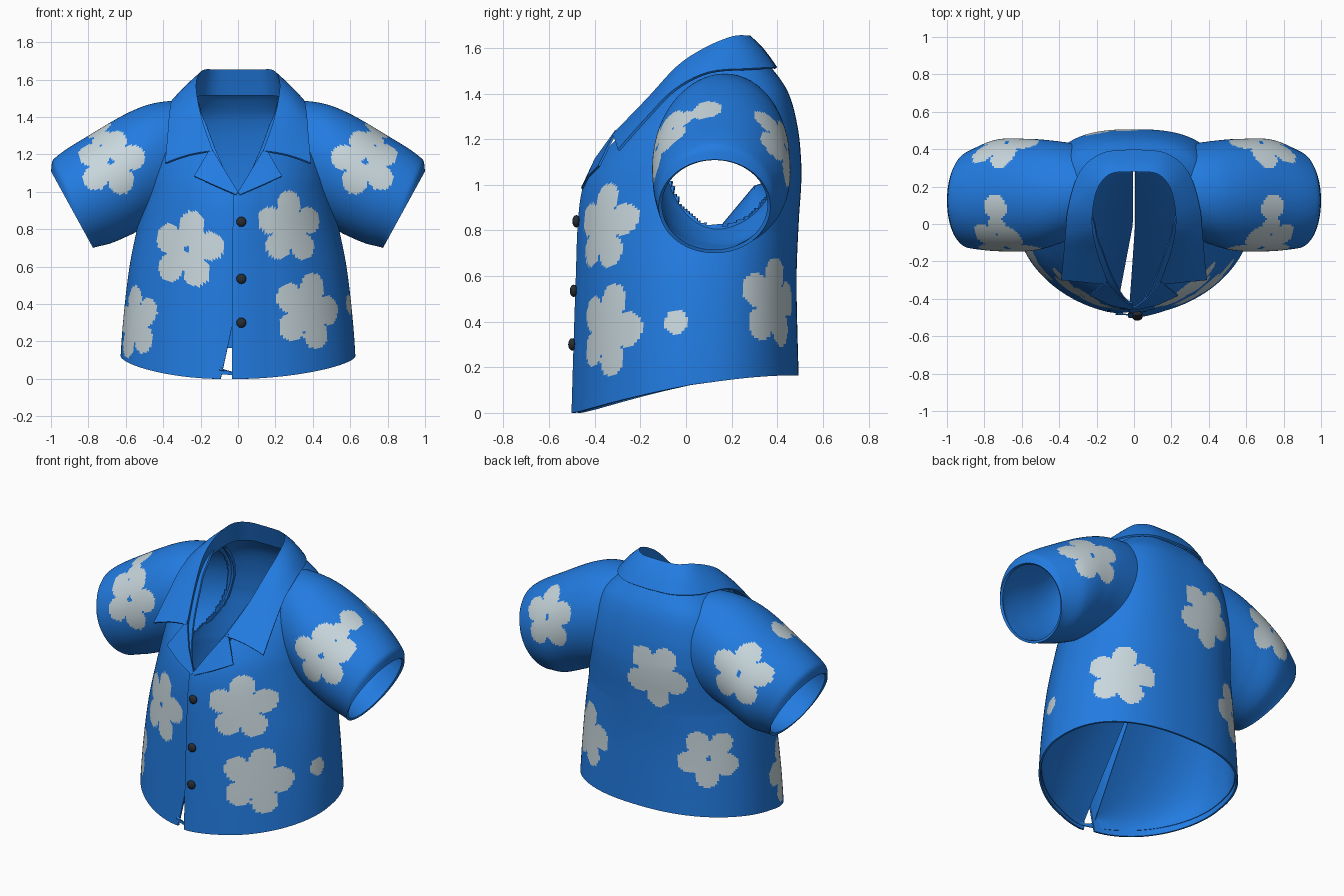
import bpy
import math
from mathutils import Vector

if "Cube" in bpy.data.objects:
    bpy.data.objects.remove(bpy.data.objects["Cube"], do_unlink=True)


def material(name, rgb):
    m = bpy.data.materials.new(name)
    m.use_nodes = True
    m.diffuse_color = (*rgb, 1)
    m.node_tree.nodes["Principled BSDF"].inputs["Base Color"].default_value = (*rgb, 1)
    return m


BLUE = material("shirt blue", (0.016, 0.2, 0.755))
PALE = material("flower pale grey", (0.58, 0.68, 0.72))
DARK = material("button charcoal", (0.02, 0.026, 0.035))


def sample(rows, t):
    """Smooth interpolation through rows of (key, value, value...)."""
    last = len(rows) - 1
    t = min(max(t, rows[0][0]), rows[last][0])
    i = 0
    while i < last - 1 and t > rows[i + 1][0]:
        i += 1
    h = rows[i + 1][0] - rows[i][0]
    u = (t - rows[i][0]) / h

    def slope(k, c):
        a, b = rows[max(k - 1, 0)], rows[min(k + 1, last)]
        return (b[c] - a[c]) / (b[0] - a[0])

    out = []
    for c in range(1, len(rows[0])):
        p, q = rows[i][c], rows[i + 1][c]
        w = u * u * (3 - 2 * u)
        out.append(p + (q - p) * w + h * u * (1 - u) * ((1 - u) * slope(i, c) - u * slope(i + 1, c)))
    return out


def in_flower(p, centre, normal, size, roll, hole):
    """True when p lies in a five-petal flower laid on the surface."""
    n = Vector(normal).normalized()
    d = p - Vector(centre)
    if abs(d.dot(n)) > 0.24:
        return False
    side = Vector((0, 0, 1)).cross(n).normalized()
    q = Vector((d.dot(side), d.dot(n.cross(side)))) / size
    if q.length < 0.55:
        return not (hole and q.length < 0.085)
    petals = [math.radians(roll + 72 * k) for k in range(5)]
    return any((q - Vector((math.cos(a), math.sin(a))) * 0.63).length < 0.37 for a in petals)


def finish(ob, thickness=0):
    bpy.ops.object.select_all(action="DESELECT")
    ob.select_set(True)
    bpy.context.view_layer.objects.active = ob
    if thickness:
        mod = ob.modifiers.new("cloth", "SOLIDIFY")
        mod.thickness = thickness
        mod.offset = mod.material_offset = mod.material_offset_rim = -1
        bpy.ops.object.modifier_apply(modifier=mod.name)
    bpy.ops.object.shade_smooth_by_angle(angle=math.radians(40))


def sheet(name, grid, thickness, closed=False, flip=False, flowers=(), dots=(), skip=None):
    """Cloth sheet from a grid of points, with printed flowers."""
    cols, rows = len(grid), len(grid[0])
    faces = []
    for i in range(cols if closed else cols - 1):
        k = (i + 1) % cols
        for j in range(rows - 1):
            if skip and skip((Vector(grid[i][j]) + Vector(grid[k][j + 1])) / 2):
                continue
            f = (i * rows + j, k * rows + j, k * rows + j + 1, i * rows + j + 1)
            faces.append(f[::-1] if flip else f)
    me = bpy.data.meshes.new(name)
    me.from_pydata([p for col in grid for p in col], [], faces)
    me.materials.append(BLUE)
    me.materials.append(PALE)
    for f in me.polygons:
        c = f.center
        if any(in_flower(c, *fl) for fl in flowers) or any((c - Vector(o)).length < r for o, r in dots):
            f.material_index = 1
    ob = bpy.data.objects.new(name, me)
    bpy.context.collection.objects.link(ob)
    finish(ob, thickness)


# Body: height, half width, front y, back y, y of widest point
BODY = [(0, .635, -.487, .5, .02), (.3, .615, -.478, .49, .03), (.6, .58, -.468, .485, .05),
        (.85, .53, -.458, .495, .08), (1.0, .5, -.435, .505, .1), (1.1, .485, -.39, .505, .11),
        (1.25, .455, -.28, .49, .13), (1.4, .39, -.15, .45, .15), (1.5, .28, -.06, .385, .16),
        (1.55, .23, 0, .33, .17)]
# Neckline height by angle from the front
NECK = [(0, 1.0), (4, 1.02), (15, 1.2), (28, 1.38), (50, 1.49), (90, 1.52), (180, 1.54)]
# Sleeves: position, top x, top z, bottom x, bottom z, front y, back y
SLEEVE = [(0, .15, 1.48, .34, .86, -.04, .42), (.2, .37, 1.485, .49, .81, -.115, .445),
          (.45, .55, 1.44, .575, .77, -.145, .455), (.75, .8, 1.3, .68, .725, -.145, .45),
          (.94, .985, 1.175, .76, .705, -.13, .39), (1, 1.0, 1.11, .775, .70, -.12, .37)]


def roundness(z, front):
    return 1.08 if front else 0.87 - 0.14 * min(max((z - 0.8) / 0.3, 0), 1)


def body_point(s, t):
    first, last = -0.065, 2 * math.pi - 0.02
    th = first + s * (last - first)
    from_front = abs(th) if th < math.pi else 2 * math.pi - th
    hem = 0.165 * (1 - (0.5 + 0.5 * math.cos(th)) ** 2)
    z = hem + t * (sample(NECK, math.degrees(from_front))[0] - hem)
    # the right front edge swings open towards the hem
    th -= 0.15 * max(0, 1 - z / 0.4) * max(0, s * 4 - 3)
    a, front, back, mid = sample(BODY, z)
    sn, cs = math.sin(th), math.cos(th)
    e = roundness(z, cs > 0)
    x = a * math.copysign(abs(sn) ** e, sn)
    y = mid + ((front if cs > 0 else back) - mid) * abs(cs) ** e
    # the left front laps over the right
    y -= 0.015 * max(0, 1 - max(th, 0) / 0.3)
    y += 0.008 * max(0, 1 - (2 * math.pi - th) / 0.25)
    return (x, y, z)


def inside_body(p):
    a, front, back, mid = sample(BODY, p[2])
    e = 2 / roundness(p[2], p[1] < mid)
    depth = (p[1] - mid) / ((front if p[1] < mid else back) - mid)
    return p[2] < 1.55 and abs(p[0] / a) ** e + depth ** e < 1


def sleeve_point(side, s, t):
    tx, tz, bx, bz, y0, y1 = sample(SLEEVE, t)
    c, d = math.cos(2 * math.pi * s), math.sin(2 * math.pi * s)
    x = (tx + bx) / 2 + (tx - bx) / 2 * c
    z = (tz + bz) / 2 + (tz - bz) / 2 * c
    return (side * x, (y0 + y1) / 2 - (y1 - y0) / 2 * d, z)


RINGS = [sample(SLEEVE, k / 40) for k in range(32)]


def in_armhole(p):
    """True where the body wall lies within a sleeve."""
    if abs(p.x) < 0.25 or p.z < 0.7:
        return False
    for tx, tz, bx, bz, y0, y1 in RINGS:
        up = Vector((tx - bx, tz - bz)) / 2
        d = Vector((abs(p.x) - (tx + bx) / 2, p.z - (tz + bz) / 2))
        if abs(d.x * up.y - d.y * up.x) < 0.015 * up.length:
            across = (p.y - (y0 + y1) / 2) / ((y1 - y0) / 2)
            return (d.dot(up) / up.length_squared) ** 2 + across ** 2 < 0.86
    return False


body_flowers = [((-.28, -.42, .69), (-.25, -1, 0), .21, 80, True),
                ((.29, -.41, .81), (.25, -1, 0), .195, 90, False),
                ((.38, -.36, .36), (.45, -1, 0), .21, 75, False),
                ((-.56, -.17, .30), (-1, -.65, 0), .2, 100, False),
                ((-.13, .49, 1.03), (-.1, 1, 0), .2, 60, False),
                ((-.41, .36, .53), (-.8, 1, 0), .185, 50, True),
                ((.40, .36, .48), (.8, 1, 0), .2, 80, False)]
N, M = 230, 120
sheet("shirt_body", [[body_point(i / N, j / M) for j in range(M + 1)] for i in range(N + 1)], 0.012,
      flowers=body_flowers, dots=[((.62, -.05, .40), .06), ((.27, .46, .46), .035)], skip=in_armhole)

# Sleeves, each starting where it leaves the body
N, M = 150, 64
for side, label in ((1, "left"), (-1, "right")):
    grid = []
    for i in range(N):
        buried = [k / 200 for k in range(120) if inside_body(sleeve_point(side, i / N, k / 200))]
        start = max(0, max(buried, default=0) - 0.015)
        grid.append([sleeve_point(side, i / N, start + (1 - start) * j / M) for j in range(M + 1)])
    prints = [((side * .68, -.12, 1.16), (0, -1, .25), .185, 90 + side * 8, True),
              ((side * .68, .42, 1.16), (0, 1, .3), .185, 90 + side * 8, True)]
    spots = [((side * .74, -.02, 1.30), .06), ((side * .74, .09, 1.325), .07)]
    sheet(label + "_sleeve", grid, 0.016, closed=True, flip=side < 0, flowers=prints, dots=spots)

# Lining: two inner sheets rising from the hem to a slanted centre seam
for side, label in ((1, "left"), (-1, "right")):
    lining = []
    for i in range(41):
        x, y, z = body_point(0.012 + 0.488 * i / 40, 0.02)
        y *= 0.97
        k = max(0, 1 - (y + 0.5) / 0.5)
        ridge = max(z, min(1.0, 0.03 + 1.2 * (y + 0.5)))
        seam = side * (0.006 + 0.03 * k) - 0.065 * k
        arc = [math.pi / 2 * j / 16 for j in range(17)]
        lining.append([(seam + (side * x * 0.97 - seam) * math.cos(f), y, z + (ridge - z) * math.sin(f))
                       for f in arc])
    sheet(label + "_lining", lining, 0.005, flip=side > 0)

# Collar: station, fold x y z, outer edge x y z, depth of inner stand
COLLAR = [(0, 0, .28, 1.655, 0, .40, 1.515, .14), (1, .12, .27, 1.655, .17, .38, 1.515, .14),
          (2, .19, .20, 1.65, .29, .28, 1.51, .14), (3, .22, .08, 1.60, .35, .10, 1.495, .12),
          (4, .22, -.04, 1.52, .367, -.05, 1.42, .1), (5, .19, -.17, 1.38, .377, -.17, 1.30, .07),
          (6, .135, -.325, 1.22, .39, -.3, 1.155, .05)]


def collar_column(s):
    fx, fy, fz, ox, oy, oz, stand = sample(COLLAR, abs(s))
    sx = math.copysign(1, s)
    fold, outer = Vector((sx * fx, fy, fz)), Vector((sx * ox, oy, oz))
    lift = Vector((0, 0, 0.012))
    fall = [fold.lerp(outer, k / 4) + lift * math.sin(math.pi * k / 4) for k in range(5)]
    return [(sx * fx * 1.12, fy + 0.045, fz - stand)] + fall


sheet("collar", [collar_column(i / 5) for i in range(-30, 31)], 0.012)

# Lapels: folded-back points below the collar
for side, label in ((1, "left"), (-1, "right")):
    inner = [(.0, -.452, 1.0), (.07, -.4, 1.115), (.145, -.31, 1.24)]
    outer = [(.01, -.461, .985), (.125, -.435, 1.035), (.235, -.385, 1.085)]
    lapel = [[(side * x, y, z) for x, y, z in pair] for pair in zip(inner, outer)]
    sheet(label + "_lapel", lapel, 0.01, flip=side > 0)

# Buttons down the left front edge
for k, (y, z) in enumerate(((-.481, .84), (-.492, .535), (-.499, .30))):
    bpy.ops.mesh.primitive_uv_sphere_add(segments=14, ring_count=8, radius=0.027, location=(.018, y, z))
    button = bpy.context.object
    button.name = "button_%d" % (k + 1)
    button.scale.y = 0.65
    button.data.materials.append(DARK)
    finish(button)
